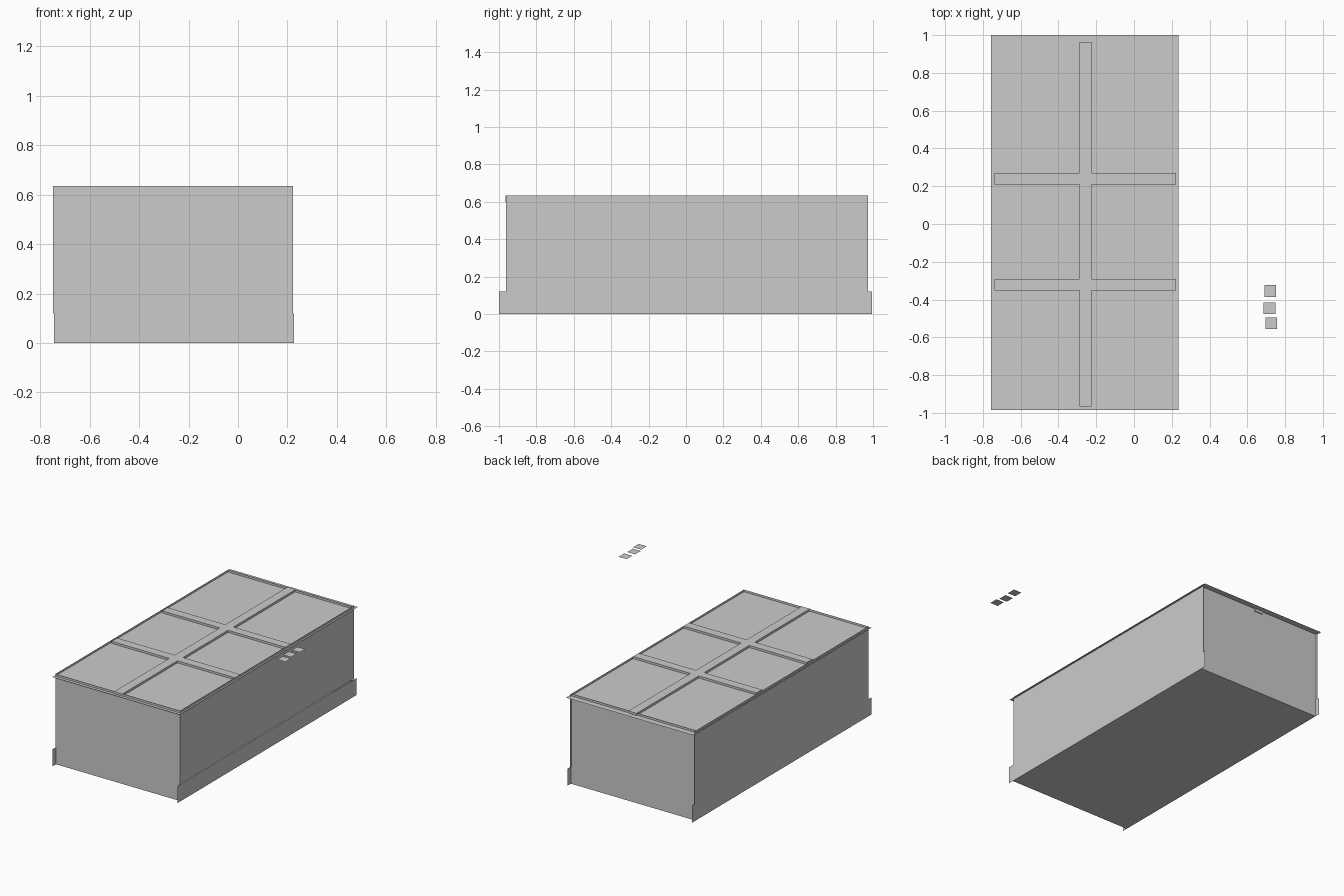
import bpy, bmesh

if "Cube" in bpy.data.objects:
    bpy.data.objects.remove(bpy.data.objects["Cube"])


def box(bm, lo, hi):
    """Add an axis-aligned box; a zero extent on one axis gives a single sheet."""
    flat = [i for i in range(3) if lo[i] == hi[i]]
    if flat:
        a, b = [i for i in range(3) if i != flat[0]]
        corners = []
        for u, v in ((lo[a], lo[b]), (hi[a], lo[b]), (hi[a], hi[b]), (lo[a], hi[b])):
            p = list(lo)
            p[a], p[b] = u, v
            corners.append(bm.verts.new(p))
        bm.faces.new(corners)
        return
    verts = bmesh.ops.create_cube(bm, size=1)["verts"]
    for v in verts:
        v.co = [lo[i] + (v.co[i] + 0.5) * (hi[i] - lo[i]) for i in range(3)]


def make(name, boxes):
    bm = bmesh.new()
    for lo, hi in boxes:
        box(bm, lo, hi)
    mesh = bpy.data.meshes.new(name)
    bm.to_mesh(mesh)
    bm.free()
    obj = bpy.data.objects.new(name, mesh)
    bpy.context.collection.objects.link(obj)
    return obj


TOP, SHEET, STEP = 0.635, 0.62, 0.12

# Thin upper walls: the long sides run slightly past the back wall
for side, x in (("left", -0.749), ("right", 0.222)):
    make(side + "_wall", [((x, -0.963, STEP), (x, 0.973, TOP))])
for side, y in (("front", -0.962), ("back", 0.957)):
    make(side + "_wall", [((-0.749, y, STEP), (0.222, y, TOP))])

# Skirt boards round the base, the long ones projecting past the corners
for side, x in (("left", -0.745), ("right", 0.227)):
    make(side + "_skirt", [((x, -1.0, 0), (x, 0.995, STEP))])
for side, y in (("front", -0.962), ("back", 0.957)):
    make(side + "_skirt", [((-0.745, y, 0), (0.227, y, STEP))])

# Floor and overhanging top sheet
make("floor", [((-0.745, -0.962, 0), (0.227, 0.957, 0))])
make("top_sheet", [((-0.757, -0.985, SHEET), (0.235, 1.0, SHEET))])

# Glazing bars: one long bar with short bars butted against both sides
X0, X1 = -0.289, -0.225
bars = [((X0, -0.966, 0.6), (X1, 0.963, TOP))]
for y in (-0.352, 0.21):
    bars.append(((-0.738, y, 0.6), (X0, y + 0.061, TOP)))
    bars.append(((X1, y, 0.6), (0.222, y + 0.061, TOP)))
make("cross_bars", bars)

# Three loose square tiles floating beside the box
for i, (x, y) in enumerate(((0.69, -0.386), (0.686, -0.477), (0.696, -0.557))):
    make(f"tile_{i + 1}", [((x, y, 0.968), (x + 0.062, y + 0.062, 0.968))])
